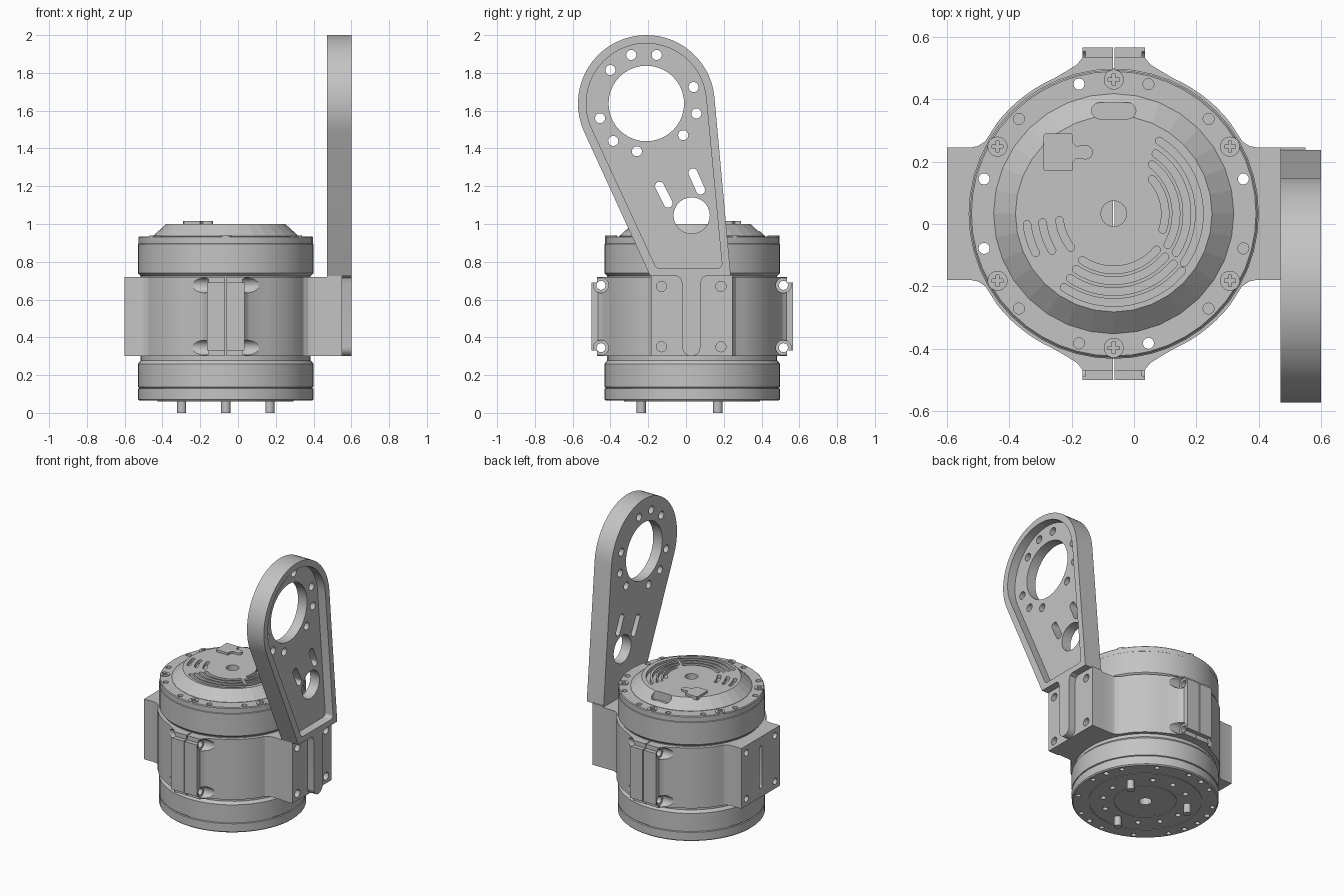
import bpy, bmesh
from math import cos, sin, pi, radians, hypot, atan2

if "Cube" in bpy.data.objects:
    bpy.data.objects.remove(bpy.data.objects["Cube"], do_unlink=True)

CX, CY = -0.065, 0.033
LOW, HIGH = 0.3, 0.72          # clamp height range

grey = bpy.data.materials.new("machined grey")
grey.use_nodes = True
colour = (0.55, 0.55, 0.55, 1)
grey.diffuse_color = colour
grey.node_tree.nodes["Principled BSDF"].inputs["Base Color"].default_value = colour


def along_z(u, v, w):
    return (u, v, w)


def along_x(u, v, w):
    return (w, u, v)


def arc(u, v, r, start=0, end=360, n=24):
    closed = end - start == 360
    steps = n if closed else n - 1
    angles = [radians(start + (end - start) * i / steps) for i in range(n)]
    return [(u + r * cos(a), v + r * sin(a)) for a in angles]


def polar(r, degrees):
    a = radians(degrees)
    return CX + r * cos(a), CY + r * sin(a)


def stadium(a, b, r):
    t = atan2(b[1] - a[1], b[0] - a[0]) * 180 / pi
    return arc(*b, r, t - 90, t + 90, 9) + arc(*a, r, t + 90, t + 270, 9)


def arc_slot(r, start, end, half=0.012):
    outer = arc(CX, CY, r + half, start, end, 18)
    inner = arc(CX, CY, r - half, end, start, 18)
    far = arc(*polar(r, end), half, end, end + 180, 7)[1:-1]
    near = arc(*polar(r, start), half, start + 180, start + 360, 7)[1:-1]
    return outer + far + inner + near


def prism(bm, pts, lo, hi, place=along_z):
    ends = [[bm.verts.new(place(u, v, w)) for u, v in pts] for w in (lo, hi)]
    bm.faces.new(ends[0])
    bm.faces.new(ends[1])
    for i in range(len(pts)):
        j = (i + 1) % len(pts)
        bm.faces.new((ends[0][i], ends[0][j], ends[1][j], ends[1][i]))


def lathe(bm, profile, n=48):
    rings = [[bm.verts.new((x, y, z)) for x, y in arc(CX, CY, r, n=n)] for r, z in profile]
    for a, b in zip(rings, rings[1:]):
        for i in range(n):
            j = (i + 1) % n
            bm.faces.new((a[i], a[j], b[j], b[i]))
    bm.faces.new(rings[0])
    bm.faces.new(rings[-1])


def finish(bm, name):
    bmesh.ops.recalc_face_normals(bm, faces=bm.faces[:])
    mesh = bpy.data.meshes.new(name)
    bm.to_mesh(mesh)
    bm.free()
    mesh.materials.append(grey)
    obj = bpy.data.objects.new(name, mesh)
    bpy.context.collection.objects.link(obj)
    return obj


def solid(name, pts, lo, hi, place=along_z):
    bm = bmesh.new()
    prism(bm, pts, lo, hi, place)
    return finish(bm, name)


def cut(obj, shapes):
    """Subtract a list of (outline, low, high, direction) prisms."""
    bm = bmesh.new()
    for shape in shapes:
        prism(bm, *shape)
    cutter = finish(bm, "cutter")
    cutter.hide_render = True
    mod = obj.modifiers.new("cut", "BOOLEAN")
    mod.object = cutter
    mod.operation = "DIFFERENCE"
    mod.solver = "EXACT"
    graph = bpy.context.evaluated_depsgraph_get()
    graph.update()
    result = bpy.data.meshes.new_from_object(obj.evaluated_get(graph))
    obj.modifiers.clear()
    obj.data = result
    bpy.data.objects.remove(cutter, do_unlink=True)


# Motor housing: stacked bands, narrow waist under the clamp
bm = bmesh.new()
lathe(bm, [(0.458, 0.065), (0.465, 0.072), (0.465, 0.128), (0.458, 0.131), (0.458, 0.134),
           (0.465, 0.137), (0.465, 0.26), (0.45, 0.278), (0.45, 0.725), (0.465, 0.74),
           (0.465, 0.893), (0.461, 0.896), (0.461, 0.93), (0.456, 0.935)])
housing = finish(bm, "motor_housing")

# Domed cap with a sloped edge
bm = bmesh.new()
lathe(bm, [(0.385, 0.925), (0.385, 0.937), (0.315, 1.0)], 32)
cap = finish(bm, "sloped_cap")

bolt_ring = 0.43
through = [(arc(*polar(bolt_ring, a), 0.018, n=12), 0, 1.1) for a in (15, 105, 165, 195, 285)]
bore = (arc(CX, CY, 0.041), 0, 1.1)
blind = [(arc(*polar(bolt_ring, a), 0.018, n=12), 0.9, 1.1)
         for a in (45, 75, 135, 225, 255, 315, 345)]
under = [(arc(*polar(bolt_ring, a), 0.016, n=12), 0, 0.09) for a in range(0, 360, 30)]
under += [(arc(*polar(0.27, a), 0.018, n=12), 0, 0.09) for a in range(0, 360, 30) if a % 120 != 30]
cut(housing, through + [bore] + blind + under)
# Thin ring grooves on the underside
for r in (0.2, 0.36):
    bm = bmesh.new()
    for start in (0, 180):
        pts = arc(CX, CY, r, start, start + 180, 25) + arc(CX, CY, r - 0.006, start + 180, start, 25)
        prism(bm, pts, 0.061, 0.067)
    finish(bm, "underside_ring")

# Vent slots and connector opening in the cap
vents = [arc_slot(r, lo, hi) for r, lo, hi in ((0.165, -18, 42), (0.2, -30, 52), (0.235, -32, 55),
                                              (0.275, -35, 58))]
vents += [arc_slot(r, 236, 320) for r in (0.18, 0.215, 0.25, 0.285)]
vents += [arc_slot(r, 187, 187 + 5.5 / r) for r in (0.175, 0.23, 0.28)]
port = stadium((CX - 0.045, 0.363), (CX + 0.045, 0.363), 0.026)
cut(cap, [bore, (port, 0.94, 1.1)] + [(v, 0.975, 1.1) for v in vents])

# Cover tab on top
solid("cover_tab", [(-0.285, 0.17), (-0.2, 0.17), (-0.195, 0.175), (-0.195, 0.2), (-0.185, 0.21),
                    *arc(-0.155, 0.23, 0.023, -90, 90, 9), (-0.185, 0.25), (-0.195, 0.26),
                    (-0.195, 0.28), (-0.2, 0.29), (-0.285, 0.29), (-0.29, 0.285), (-0.29, 0.175)],
      0.99, 1.015)

# Cross-head screws around the rim
for a in range(30, 390, 60):
    x, y = polar(bolt_ring, a)
    screw = solid("rim_screw", arc(x, y, 0.032), 0.92, 0.94)
    s, t = 0.005, 0.018
    plus = [(s, s), (s, t), (-s, t), (-s, s), (-t, s), (-t, -s),
            (-s, -s), (-s, -t), (s, -t), (s, -s), (t, -s), (t, s)]
    cut(screw, [([(x + u, y + v) for u, v in plus], 0.93, 1)])

# Locating pins below
for a in (30, 150, 270):
    solid("locating_pin", arc(*polar(0.27, a), 0.024, n=16), 0, 0.08)

# Clamp: two mirrored halves with side block and bolted ears
quarter = [(0.535, 0.212), (0.46, 0.212), (0.435, 0.217), (0.412, 0.232), (0.395, 0.258),
           *arc(0, 0, 0.474, 38, 66, 8), (0.15, 0.458), (0.118, 0.478), (0.1, 0.5),
           (0.1, 0.533), (0.003, 0.533)]
half = quarter + [(x, -y) for x, y in reversed(quarter)]
for side, name in ((1, "clamp_half_left"), (-1, "clamp_half_right")):
    bm = bmesh.new()
    prism(bm, [(CX + side * x, CY + y) for x, y in half], LOW, HIGH)
    corners = [e for e in bm.edges if all(abs(v.co.y - CY) > 0.53 for v in e.verts)
               and abs(e.verts[0].co.x - e.verts[1].co.x) > 0.05]
    bmesh.ops.bevel(bm, geom=corners, offset=0.03, segments=4, affect="EDGES")
    clamp = finish(bm, name)
    seats, holes = [], []
    for y in (CY - 0.483, CY + 0.483):
        for z in (0.345, 0.675):
            ends = sorted((CX + side * 0.09, CX + side * 0.32))
            seats.append((arc(y, z, 0.04), *ends, along_x))
            holes.append((arc(y, z, 0.024, n=16), CX - 0.2, CX + 0.2, along_x))
    cut(clamp, seats)
    face = sorted((CX + side * 0.5, CX + side * 0.6))
    holes += [(arc(CY + u, z, 0.022, n=16), *face, along_x)
              for u in (-0.158, 0.158) for z in (0.35, 0.67)]
    holes.append((stadium((CY, 0.38), (CY, 0.64), 0.016), *face, along_x))
    cut(clamp, holes + through)

# Bracket mounting plate with countersunk holes and central rib
plate = solid("bracket_plate", [(-0.185, LOW), (0.245, LOW), (0.245, 0.73), (-0.185, 0.73)],
              0.47, 0.55, along_x)
cut(plate, [(arc(y, z, 0.027, n=16), 0.5, 0.6, along_x) for y in (-0.13, 0.185) for z in (0.35, 0.67)])
solid("bracket_rib", [(-0.06, 0.73), (-0.03, 0.715), (-0.02, 0.685),
                      *arc(0.028, 0.348, 0.048, 180, 360, 13),
                      (0.076, 0.685), (0.086, 0.715), (0.115, 0.73)], 0.54, 0.6, along_x)

# Bracket arm: teardrop with a recessed outer face
hub = (-0.21, 1.638)
arm = solid("bracket_arm", arc(*hub, 0.362, 5, 204, 33) + [(-0.19, 0.725), (0.237, 0.725)],
            0.47, 0.6, along_x)
pocket = (arc(*hub, 0.318, 5, 204, 33) + arc(-0.14, 0.79, 0.025, 204, 270, 5)
          + arc(0.165, 0.79, 0.025, 270, 365, 5))
cut(arm, [(pocket, 0.54, 0.7, along_x)])
openings = [arc(*hub, 0.2, n=40), arc(0.03, 1.045, 0.096, n=28),
            stadium((-0.14, 1.2), (-0.095, 1.11), 0.024),
            stadium((0.037, 1.27), (0.077, 1.18), 0.024)]
openings += [arc(y, z, 0.027, n=14) for y, z in (
    (-0.4, 1.815), (-0.29, 1.895), (-0.155, 1.895), (0.04, 1.725), (0.055, 1.585),
    (-0.015, 1.47), (-0.26, 1.385), (-0.385, 1.44), (-0.455, 1.56))]
cut(arm, [(o, 0.4, 0.7, along_x) for o in openings])

# Smooth curved walls, keep hard edges
bpy.ops.object.select_all(action="DESELECT")
for obj in bpy.context.collection.objects:
    if obj.type == "MESH" and obj.name != "sloped_cap":
        obj.select_set(True)
        bpy.context.view_layer.objects.active = obj
bpy.ops.object.shade_smooth_by_angle(angle=radians(20))
